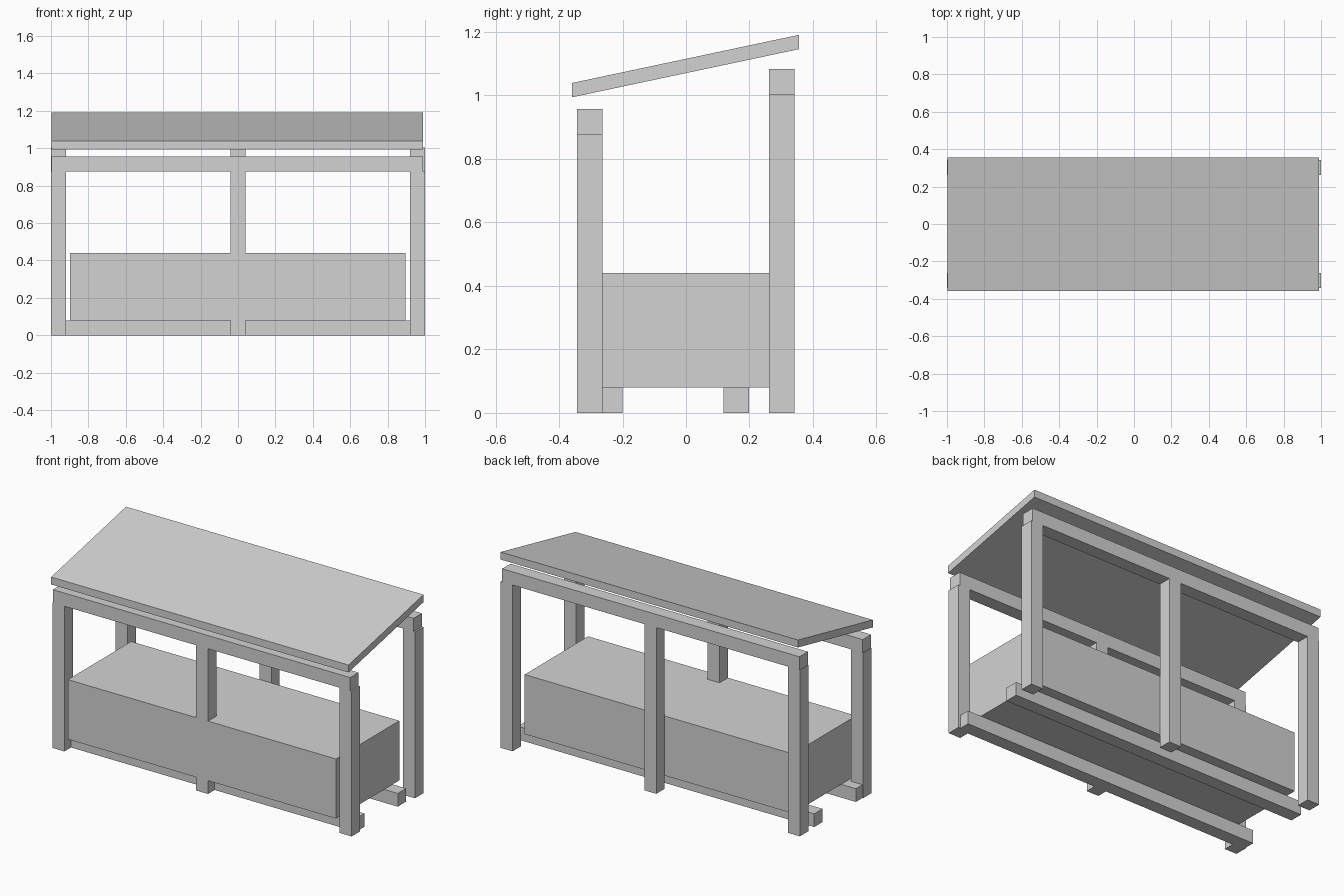
import bpy
import bmesh
from mathutils import Vector

if "Cube" in bpy.data.objects:
    bpy.data.objects.remove(bpy.data.objects["Cube"], do_unlink=True)

grey = bpy.data.materials.new("light_grey")
grey.use_nodes = True
colour = (0.65, 0.65, 0.65, 1)
grey.diffuse_color = colour
grey.node_tree.nodes["Principled BSDF"].inputs["Base Color"].default_value = colour


def block(name, x, y, z, slope=0):
    """Box spanning the three ranges, sheared upward along y by slope."""
    low, high = (Vector(c) for c in zip(x, y, z))
    size, middle = high - low, (low + high) / 2
    bm = bmesh.new()
    bmesh.ops.create_cube(bm, size=1)
    for v in bm.verts:
        v.co = v.co * size
        v.co.z += v.co.y * slope
    mesh = bpy.data.meshes.new(name)
    bm.to_mesh(mesh)
    bm.free()
    mesh.materials.append(grey)
    obj = bpy.data.objects.new(name, mesh)
    obj.location = middle
    bpy.context.collection.objects.link(obj)


T = 0.08                 # timber thickness
SPAN = (-0.997, 0.99)    # length of beams and roof

# Front and back frames: three posts under a beam
for side, y0, top in (("front", -0.343, 0.877), ("back", 0.261, 1.004)):
    y = (y0, y0 + T)
    for place, cx in (("right", -0.96), ("middle", 0), ("left", 0.96)):
        block(f"{side}_{place}_post", (cx - T / 2, cx + T / 2), y, (0, top))
    block(f"{side}_top_beam", SPAN, y, (top, top + T))

# Floor rails carrying the counter
for side, y0 in (("front", -0.28), ("back", 0.118)):
    block(f"{side}_floor_rail", (-0.995, 0.985), (y0, y0 + T), (0, T))

# Solid counter, flush with the front posts
block("counter", (-0.897, 0.895), (-0.343, 0.261), (T, 0.44))

# Sloping roof
block("roof", SPAN, (-0.359, 0.356), (1.07, 1.115), slope=0.212)
